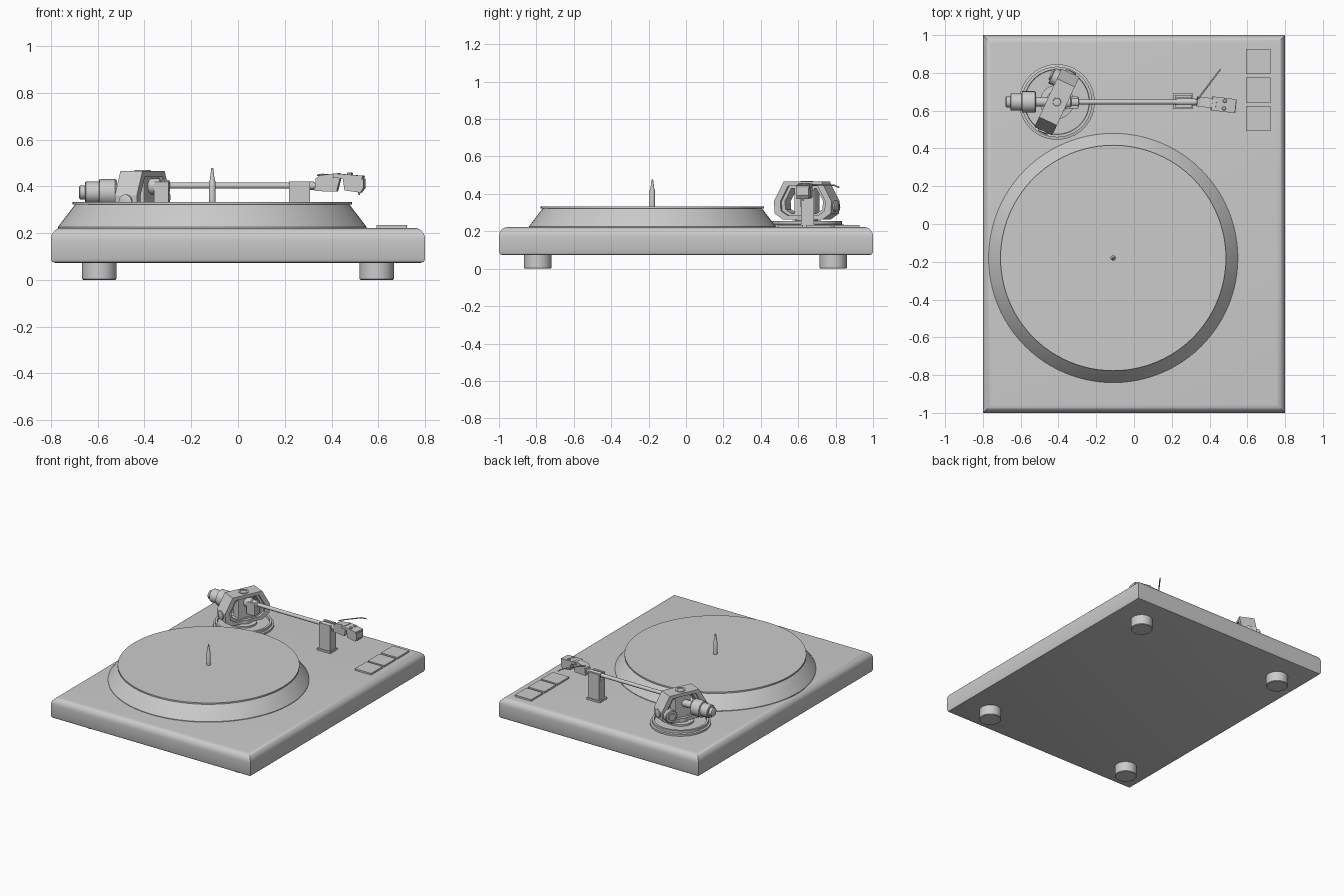
import bpy, bmesh, math
from mathutils import Matrix, Vector

if "Cube" in bpy.data.objects:
    bpy.data.objects.remove(bpy.data.objects["Cube"])


def finish(name, bm, matrix=None, smooth=True):
    bmesh.ops.remove_doubles(bm, verts=bm.verts, dist=1e-5)
    bmesh.ops.recalc_face_normals(bm, faces=bm.faces)
    me = bpy.data.meshes.new(name)
    bm.to_mesh(me)
    bm.free()
    ob = bpy.data.objects.new(name, me)
    bpy.context.collection.objects.link(ob)
    if matrix:
        ob.matrix_world = matrix
    if smooth:
        bpy.ops.object.select_all(action='DESELECT')
        ob.select_set(True)
        bpy.context.view_layer.objects.active = ob
        bpy.ops.object.shade_smooth_by_angle(angle=math.radians(35))
    return ob


def loft(name, rings, matrix=None, smooth=True, closed=False):
    """Skin a list of equal-length point rings; cap the ends or close the loop."""
    bm = bmesh.new()
    vs = [[bm.verts.new(p) for p in r] for r in rings]
    n = len(vs[0])
    pairs = list(zip(vs, vs[1:])) + ([(vs[-1], vs[0])] if closed else [])
    for a, b in pairs:
        for i in range(n):
            j = (i + 1) % n
            bm.faces.new((a[i], a[j], b[j], b[i]))
    if not closed:
        bm.faces.new(vs[0])
        bm.faces.new(vs[-1])
    return finish(name, bm, matrix, smooth)


def lathe(name, profile, loc, axis=(0, 0, 1), seg=48):
    """Revolve (radius, height) points around an axis through loc."""
    rings = [[(r * math.cos(2 * math.pi * i / seg), r * math.sin(2 * math.pi * i / seg), h)
              for i in range(seg)] for r, h in profile]
    rot = Vector((0, 0, 1)).rotation_difference(Vector(axis)).to_matrix().to_4x4()
    return loft(name, rings, Matrix.Translation(loc) @ rot)


def prism(name, outline, y0, y1, matrix=None):
    """Extrude an XZ outline from y0 to y1."""
    return loft(name, [[(x, y, z) for x, z in outline] for y in (y0, y1)], matrix, False)


def box(name, lo, hi, matrix=None, bevel=0.0):
    x0, y0, z0 = lo
    x1, y1, z1 = hi
    ob = prism(name, [(x0, z0), (x1, z0), (x1, z1), (x0, z1)], y0, y1, matrix)
    if bevel:
        m = ob.modifiers.new("bevel", 'BEVEL')
        m.width, m.segments = bevel, 2
    return ob


# Plinth: mitred rectangle with rounded upper and lower edges
prof = [(0.02, 0.073), (0.006, 0.077), (0, 0.09), (0, 0.17)]
prof += [(0.045 * (1 - math.cos(a)), 0.172 + 0.05 * math.sin(a))
         for a in [math.pi / 2 * i / 8 for i in range(1, 9)]]
loft("plinth", [[(sx * (0.8 - d), sy * (1 - d), z) for sx, sy in
                 ((-1, -1), (1, -1), (1, 1), (-1, 1))] for d, z in prof])

# Feet
for x in (-0.593, 0.593):
    for y in (-0.793, 0.787):
        lathe("foot", [(0.069, 0), (0.073, 0.004), (0.073, 0.08)], (x, y, 0))

# Platter, mat and spindle
P = (-0.11, -0.18, 0)
lathe("platter", [(0.66, 0.215), (0.66, 0.226), (0.592, 0.315), (0.585, 0.322)], P, seg=96)
lathe("mat", [(0.597, 0.322), (0.597, 0.332)], P, seg=96)
lathe("spindle", [(0.014, 0.33), (0.014, 0.42), (0.01, 0.43), (0.004, 0.478)], P, seg=20)

# Control buttons
for y in (0.492, 0.641, 0.793):
    box("button", (0.592, y, 0.218), (0.723, y + 0.134, 0.234))

# Tonearm base ring
G = (-0.408, 0.646, 0)
lathe("tonearm_base", [(0.2, 0.215), (0.2, 0.235), (0.187, 0.238), (0.187, 0.256), (0.172, 0.256),
                       (0.17, 0.243), (0.02, 0.243)], G, seg=64)
lathe("tonearm_column", [(0.09, 0.24), (0.09, 0.255), (0.06, 0.258), (0.06, 0.285)], G)

# Bearing housing: open chamfered frame turned towards the platter
R = Matrix.Translation(G) @ Matrix.Rotation(math.radians(65), 4, 'Z')


def frame(name, scale, wall, y0, y1):
    def outline(k):
        half = [(0.115, 0.262), (0.165, 0.295), (0.17, 0.36), (0.112, 0.465)]
        pts = half + [(-x, z) for x, z in reversed(half)]
        return [(x * k, 0.362 + (z - 0.362) * k) for x, z in pts]
    o, i = outline(scale), outline(scale - wall)
    ring = lambda pts, y: [(x, y, z) for x, z in pts]
    return loft(name, [ring(o, y0), ring(o, y1), ring(i, y1), ring(i, y0)], R, False, True)


frame("bearing_frame", 1.0, 0.22, -0.052, 0.052)
frame("bearing_inner_frame", 0.8, 0.14, -0.036, 0.036)
box("bearing_block", (-0.06, -0.035, 0.29), (0.06, 0.035, 0.45), R, 0.006)
lathe("bearing_cap", [(0.034, 0.46), (0.034, 0.47), (0.022, 0.47), (0.02, 0.466)], G, seg=32)
for s in (-1, 1):
    lathe("bearing_screw", [(0.03, 0), (0.03, 0.012), (0.022, 0.016)],
          R @ Vector((s * 0.165, 0, 0.335)), R.to_3x3() @ Vector((s, 0, 0)), 24)
lathe("antiskate_dial", [(0.045, 0), (0.045, 0.03), (0.04, 0.034), (0.025, 0.034), (0.025, 0.042)],
      R @ Vector((0.115, 0.05, 0.33)), R.to_3x3() @ Vector((0, 1, 0)), 32)

# Arm tube with collars, along +x
X = (1, 0, 0)
Y = 0.646
lathe("arm_tube", [(0.013, -0.36), (0.013, 0.36)], (0, Y, 0.403), X, 24)
lathe("arm_collar", [(0.034, -0.4), (0.034, -0.335), (0.027, -0.33), (0.027, -0.295), (0.018, -0.29)],
      (0, Y, 0.4), X, 32)
lathe("arm_front_collar", [(0.018, 0.225), (0.018, 0.325)], (0, Y, 0.403), X, 24)
box("arm_mount", (-0.36, Y - 0.035, 0.33), (-0.295, Y + 0.03, 0.42), None, 0.004)

# Counterweight on the rear stub
lathe("rear_stub", [(0.025, -0.56), (0.025, -0.4)], (0, Y, 0.38), X, 24)
lathe("counterweight", [(0.022, -0.68), (0.03, -0.675), (0.03, -0.655), (0.042, -0.655),
                        (0.046, -0.65), (0.046, -0.595), (0.057, -0.592), (0.057, -0.525),
                        (0.05, -0.518)], (0, Y, 0.374), X, 40)

# Arm rest: foot, post and two prongs
box("rest_foot", (0.207, 0.608, 0.218), (0.313, 0.692, 0.235))
box("rest_post", (0.217, 0.616, 0.23), (0.307, 0.684, 0.375))
for y in (0.616, 0.668):
    box("rest_prong", (0.217, y, 0.37), (0.307, y + 0.016, 0.42))

# Headshell and cartridge, angled inwards
H = Matrix.Translation((0.33, Y + 0.004, 0)) @ Matrix.Rotation(math.radians(-7), 4, 'Z')
prism("headshell", [(0.0, 0.38), (0.005, 0.432), (0.022, 0.447), (0.105, 0.457), (0.11, 0.435),
                    (0.095, 0.377)], -0.026, 0.026, H)
prism("headshell_plate", [(0.08, 0.436), (0.205, 0.43), (0.21, 0.445), (0.085, 0.455)],
      -0.038, 0.036, H)
prism("cartridge", [(0.122, 0.438), (0.212, 0.434), (0.212, 0.392), (0.198, 0.373), (0.13, 0.383)],
      -0.034, 0.032, H)
for y in (-0.02, 0.02):
    lathe("cartridge_screw", [(0.01, 0.44), (0.01, 0.456), (0.007, 0.459)],
          H @ Vector((0.15, y, 0)), seg=16)
lathe("stylus", [(0.006, 0.375), (0.002, 0.362)], H @ Vector((0.19, 0, 0)), seg=10)

# Finger lift: bent rod
cu = bpy.data.curves.new("finger_lift", 'CURVE')
cu.dimensions = '3D'
cu.bevel_depth = 0.004
cu.bevel_resolution = 2
cu.use_fill_caps = True
sp = cu.splines.new('POLY')
pts = [(0.34, 0.665, 0.447), (0.36, 0.69, 0.45), (0.435, 0.79, 0.447), (0.457, 0.818, 0.435)]
sp.points.add(len(pts) - 1)
for p, c in zip(sp.points, pts):
    p.co = (*c, 1)
bpy.context.collection.objects.link(bpy.data.objects.new("finger_lift", cu))
